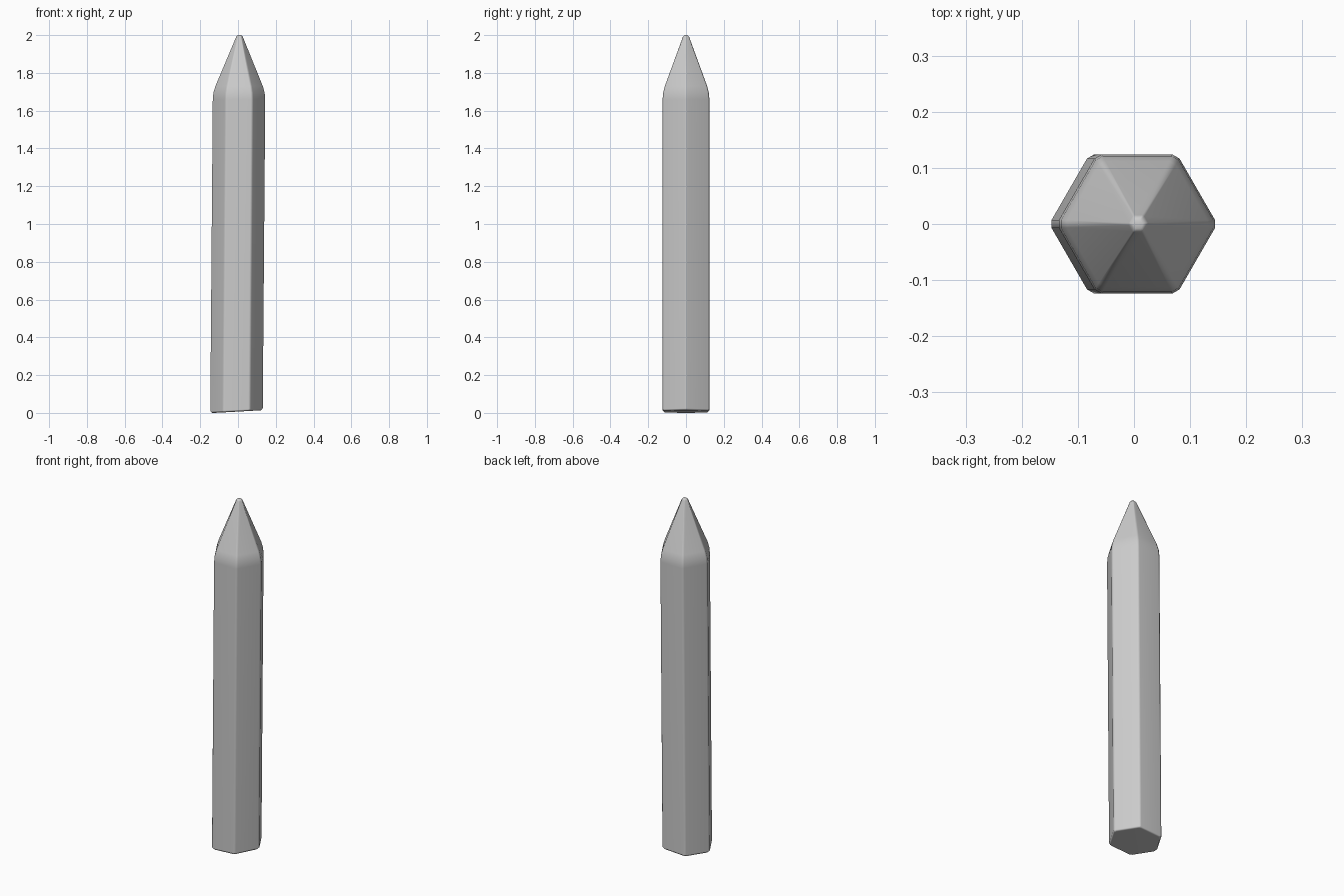
import bpy, bmesh
from math import cos, sin, pi, sqrt

if "Cube" in bpy.data.objects:
    bpy.data.objects.remove(bpy.data.objects["Cube"])

CHAMFER = 0.06          # corner cut as a fraction of the hexagon side
SLOPE = 0.055           # slant of the base cut


def hex_ring(bm, r, z, slope, chamfer):
    """Hexagon with cut corners, on an axis leaning slightly towards +x."""
    corners = [(r * cos(k * pi / 3), r * sin(k * pi / 3)) for k in range(6)]
    ring = []
    for k in range(6):
        for other in (corners[k - 1], corners[(k + 1) % 6]):
            x = corners[k][0] + (other[0] - corners[k][0]) * chamfer
            y = corners[k][1] + (other[1] - corners[k][1]) * chamfer
            ring.append(bm.verts.new((x - 0.008 + 0.008 * z, y, z + slope * x)))
    return ring


# profile: apothem, height, slant, corner cut
profile = [
    (0.115, 0.0065, SLOPE, CHAMFER),   # base cut
    (0.124, 0.016, SLOPE, CHAMFER),    # base bevel
    (0.124, 1.66, 0.0, CHAMFER),       # shaft top
    (0.121, 1.695, 0.0, CHAMFER),      # rounded shoulder
    (0.112, 1.73, 0.0, CHAMFER),
    (0.016, 1.992, 0.0, 0.15),         # point
    (0.008, 2.0, 0.0, 0.2),            # blunt tip
]

bm = bmesh.new()
rings = [hex_ring(bm, a * 2 / sqrt(3), z, s, c) for a, z, s, c in profile]
for lo, hi in zip(rings, rings[1:]):
    for i in range(12):
        j = (i + 1) % 12
        bm.faces.new((lo[i], lo[j], hi[j], hi[i]))
bm.faces.new(rings[0][::-1])
bm.faces.new(rings[-1])
bmesh.ops.recalc_face_normals(bm, faces=bm.faces)
for f in bm.faces:
    f.smooth = True

mesh = bpy.data.meshes.new("stake")
bm.to_mesh(mesh)
bm.free()
stake = bpy.data.objects.new("stake", mesh)
bpy.context.collection.objects.link(stake)

# large faces stay flat, bevels blend between them
weighted = stake.modifiers.new("flat_faces", 'WEIGHTED_NORMAL')
weighted.keep_sharp = True
